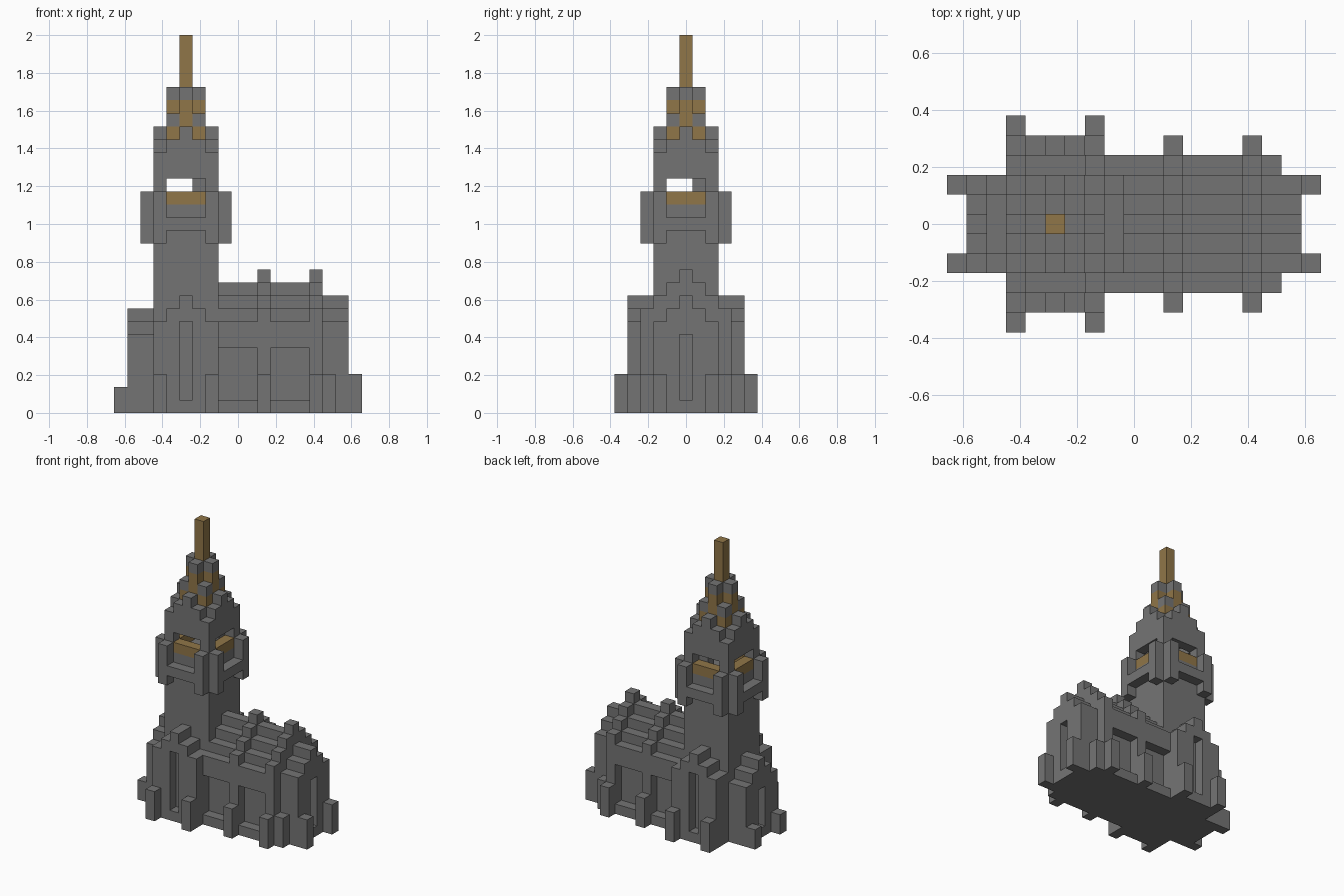
import bpy, bmesh
from mathutils import Vector

if "Cube" in bpy.data.objects:
    bpy.data.objects.remove(bpy.data.objects["Cube"], do_unlink=True)

U = 2 / 29      # edge of one block
TX = 5          # block column of the tower axis


def flat_colour(name, rgb):
    m = bpy.data.materials.new(name)
    m.use_nodes = True
    m.diffuse_color = (*rgb, 1)
    bsdf = m.node_tree.nodes["Principled BSDF"]
    bsdf.inputs["Base Color"].default_value = (*rgb, 1)
    bsdf.inputs["Roughness"].default_value = 0.9
    return m


STONE = flat_colour("grey stone", (0.175, 0.175, 0.175))
GOLD = flat_colour("dull gold", (0.28, 0.18, 0.065))

blocks = {}     # (x, y, z) -> (part, colour); y is counted from the middle


def fill(part, xs, ys, z0, z1, colour=STONE):
    for x in xs:
        for y in ys:
            for z in range(z0, z1):
                blocks[x, y, z] = (part, colour)


def cut(xs, ys, z0, z1):
    for x in xs:
        for y in ys:
            for z in range(z0, z1):
                blocks.pop((x, y, z), None)


def span(r, c=0):
    return range(c - r, c + r + 1)


def gable(part, xs, half, peak):
    # stepped roof running along x
    for y in span(half):
        fill(part, xs, [y], 0, peak - abs(y))


# Nave with stepped roof and raised ribs
gable("nave", range(8, 16), 3, 10)
for x in (11, 15):
    gable("nave_ribs", [x], 3, 11)
    fill("nave_buttresses", [x], (-4, 4), 0, 3)
gable("nave_end", (16, 17), 2, 9)
fill("nave_buttresses", [16], (-3, 3), 0, 3)
fill("nave_buttresses", [18], (-2, 2), 0, 3)
for start in (8, 12):
    cut(range(start, start + 3), (-3, 3), 1, 5)
cut([17], [0], 1, 6)

# Porch on the right end
gable("porch", (1, 2), 2, 8)
fill("porch_buttresses", [0], (-2, 2), 0, 2)
cut([1], [0], 1, 5)

# Side wings under the tower
for x in span(2, TX):
    fill("side_wings", [x], (-4, -3, 3, 4), 0, 9 - abs(x - TX))
fill("wing_buttresses", (TX - 2, TX + 2), (-5, 5), 0, 3)
cut([TX], (-4, 4), 1, 7)

# Tower shaft with hollow belfry
fill("tower", span(2, TX), span(2), 0, 20)
cut(span(1, TX), span(1), 16, 19)
fill("belfry_post", [TX + 1], [1], 16, 19)

# Four matching sides: balcony, opening, gilded sill and gable
for dx, dy in ((1, 0), (-1, 0), (0, 1), (0, -1)):
    for t in span(2):
        def at(r):
            return [TX + dx * r + dy * t], [dy * r + dx * t]
        if abs(t) == 2:
            fill("balcony_posts", *at(3), 13, 17)
        else:
            fill("balcony_rails", *at(3), 14, 15)
            cut(*at(2), 17, 18)
            fill("gilded_sills", *at(2), 16, 17, GOLD)
        fill("tower_gables", *at(2), 20, 22 - abs(t))

# Stepped crown and spire
for x in span(1, TX):
    for y in span(1):
        top = 25 - 2 * (abs(x - TX) * abs(y))
        fill("crown", [x], [y], 20, top - 1, GOLD)
        fill("crown", [x], [y], top - 1, top)
fill("spire", [TX], [0], 25, 29, GOLD)

# Turn each part into one mesh of its exposed block faces
AXES = [Vector(a) for a in ((1, 0, 0), (0, 1, 0), (0, 0, 1))]
for part in sorted({p for p, c in blocks.values()}):
    bm = bmesh.new()
    for cell, (name, colour) in blocks.items():
        if name != part:
            continue
        mid = Vector(cell) + Vector((-9, 0, 0.5))
        for i in range(3):
            for s in (1, -1):
                n = AXES[i] * s
                if tuple(int(a + b) for a, b in zip(cell, n)) in blocks:
                    continue
                a, b = AXES[(i + 1) % 3] / 2, AXES[(i + 2) % 3] * s / 2
                c = mid + n / 2
                f = bm.faces.new([bm.verts.new((c + v) * U)
                                  for v in (-a - b, a - b, a + b, b - a)])
                f.material_index = int(colour is GOLD)
    bmesh.ops.remove_doubles(bm, verts=bm.verts, dist=U / 100)
    bmesh.ops.dissolve_limit(bm, angle_limit=0.01, verts=bm.verts,
                             edges=bm.edges, delimit={"MATERIAL"})
    me = bpy.data.meshes.new(part)
    bm.to_mesh(me)
    bm.free()
    me.materials.append(STONE)
    me.materials.append(GOLD)
    bpy.context.collection.objects.link(bpy.data.objects.new(part, me))
